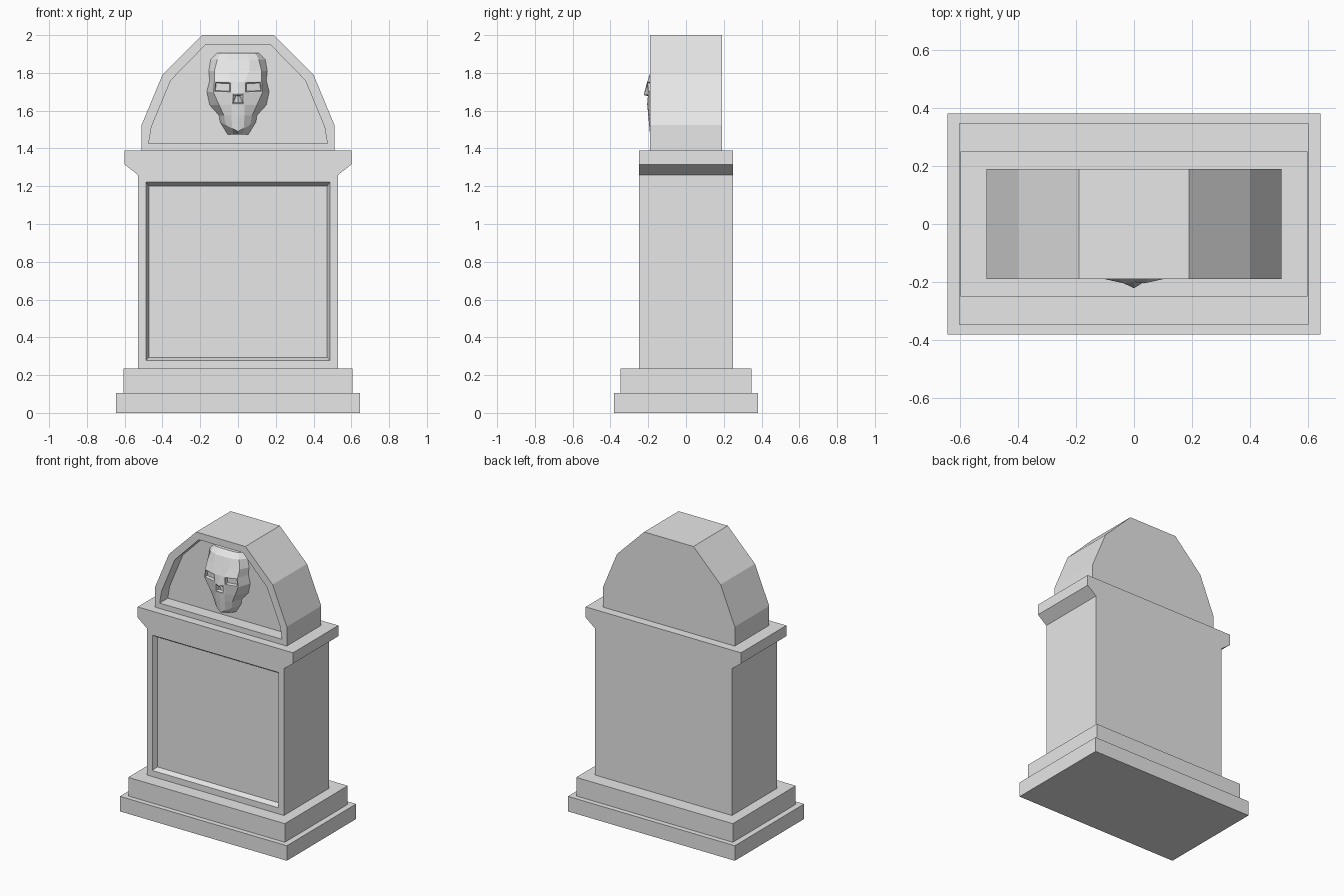
import bpy
import bmesh
from mathutils import Vector

cube = bpy.data.objects.get("Cube")
if cube:
    bpy.data.objects.remove(cube, do_unlink=True)

stone = bpy.data.materials.new("grey stone")
stone.use_nodes = True
stone.diffuse_color = (0.8, 0.8, 0.8, 1)
stone.node_tree.nodes["Principled BSDF"].inputs["Base Color"].default_value = stone.diffuse_color


def finish(name, bm):
    bmesh.ops.recalc_face_normals(bm, faces=bm.faces)
    mesh = bpy.data.meshes.new(name)
    bm.to_mesh(mesh)
    bm.free()
    mesh.materials.append(stone)
    obj = bpy.data.objects.new(name, mesh)
    bpy.context.collection.objects.link(obj)
    return obj


def prism(half_outline, half_depth):
    """Mirror a right-hand outline (bottom to top) and extrude it along y."""
    bm = bmesh.new()
    outline = half_outline + [(-x, z) for x, z in reversed(half_outline)]
    front = bm.faces.new([bm.verts.new((x, -half_depth, z)) for x, z in outline])
    back = bmesh.ops.extrude_face_region(bm, geom=[front], use_keep_orig=True)
    verts = [g for g in back["geom"] if isinstance(g, bmesh.types.BMVert)]
    bmesh.ops.translate(bm, verts=verts, vec=(0, 2 * half_depth, 0))
    bmesh.ops.recalc_face_normals(bm, faces=bm.faces)
    return bm, min(bm.faces, key=lambda f: f.calc_center_median().y)


def block(half_width, bottom, top):
    return [(half_width, bottom), (half_width, top)]


# Stepped plinth
finish("lower_step", prism(block(0.645, 0, 0.105), 0.382)[0])
finish("upper_step", prism(block(0.605, 0.105, 0.235), 0.347)[0])

# Main slab with a bevelled, sunken panel
bm, front = prism(block(0.53, 0.235, 1.265), 0.25)
bmesh.ops.inset_region(bm, faces=[front], thickness=0.06)
bmesh.ops.inset_region(bm, faces=[front], thickness=0.022)
for v in front.verts:
    v.co.y += 0.035
    if v.co.z > 1:
        v.co.z = 1.2
finish("main_slab", bm)

# Cornice flaring out to the sides
cornice = [(0.53, 1.26), (0.6, 1.315), (0.6, 1.39)]
finish("cornice", prism(cornice, 0.25)[0])

# Faceted headstone with a straight-walled niche
arch = [(0.51, 1.39), (0.51, 1.525), (0.4, 1.79), (0.19, 2.0)]
bm, front = prism(arch, 0.19)
bmesh.ops.inset_region(bm, faces=[front], thickness=0.053)
niche = bmesh.ops.extrude_face_region(bm, geom=[front])
bmesh.ops.translate(bm, vec=(0, 0.09, 0),
                    verts=[g for g in niche["geom"] if isinstance(g, bmesh.types.BMVert)])
if front.is_valid:
    bmesh.ops.delete(bm, geom=[front], context="FACES_ONLY")
finish("headstone", bm)

# Skull relief: height, centre droop, then (x, distance forward) from centre to side
BACK = -0.1
rows = [
    (1.905, 0, [(0, .03), (.05, .03), (.09, .025), (.11, 0)]),
    (1.87, 0, [(0, .065), (.06, .063), (.11, .045), (.145, 0)]),
    (1.81, 0, [(0, .085), (.06, .083), (.125, .06), (.155, 0)]),
    (1.76, .01, [(0, .1), (.035, .105), (.125, .085), (.15, 0)]),
    (1.7, .01, [(0, .122), (.035, .1), (.13, .085), (.165, 0)]),
    (1.63, 0, [(0, .105), (.035, .1), (.1, .075), (.15, 0)]),
    (1.575, 0, [(0, .1), (.035, .095), (.075, .07), (.1, 0)]),
    (1.54, .05, [(0, .092), (.03, .085), (.065, .06), (.095, 0)]),
    (1.475, 0, [(0, .05), (.025, .045), (.04, .03), (.055, 0)]),
]
bm = bmesh.new()
grid = []
for z, droop, half in rows:
    full = [(-x, d, i) for i, (x, d) in enumerate(half)][:0:-1]
    full += [(x, d, i) for i, (x, d) in enumerate(half)]
    grid.append([bm.verts.new((x, BACK - d, z - droop * (1 - i / 3))) for x, d, i in full])
face = {}
for r in range(len(grid) - 1):
    for c in range(len(grid[r]) - 1):
        a, b = grid[r], grid[r + 1]
        face[r, c] = bm.faces.new((a[c], b[c], b[c + 1], a[c + 1]))
bm.faces.new(grid[0])
bm.faces.new(grid[-1][::-1])
bm.normal_update()


def hollow(faces, rim, depth):
    bmesh.ops.inset_region(bm, faces=faces, thickness=rim, use_even_offset=True)
    bmesh.ops.inset_region(bm, faces=faces, thickness=0.006)
    for v in {v for f in faces for v in f.verts}:
        v.co += Vector((0, depth, 0))


# Eye sockets and nose opening
for column in (1, 4):
    hollow([face[3, column]], 0.006, 0.02)
nose = [face[4, 2], face[4, 3]]
hollow(nose, 0.008, 0.02)
for v in {v for f in nose for v in f.verts}:
    if v.co.z > 1.66:
        v.co.x *= 0.4
finish("skull_relief", bm)
